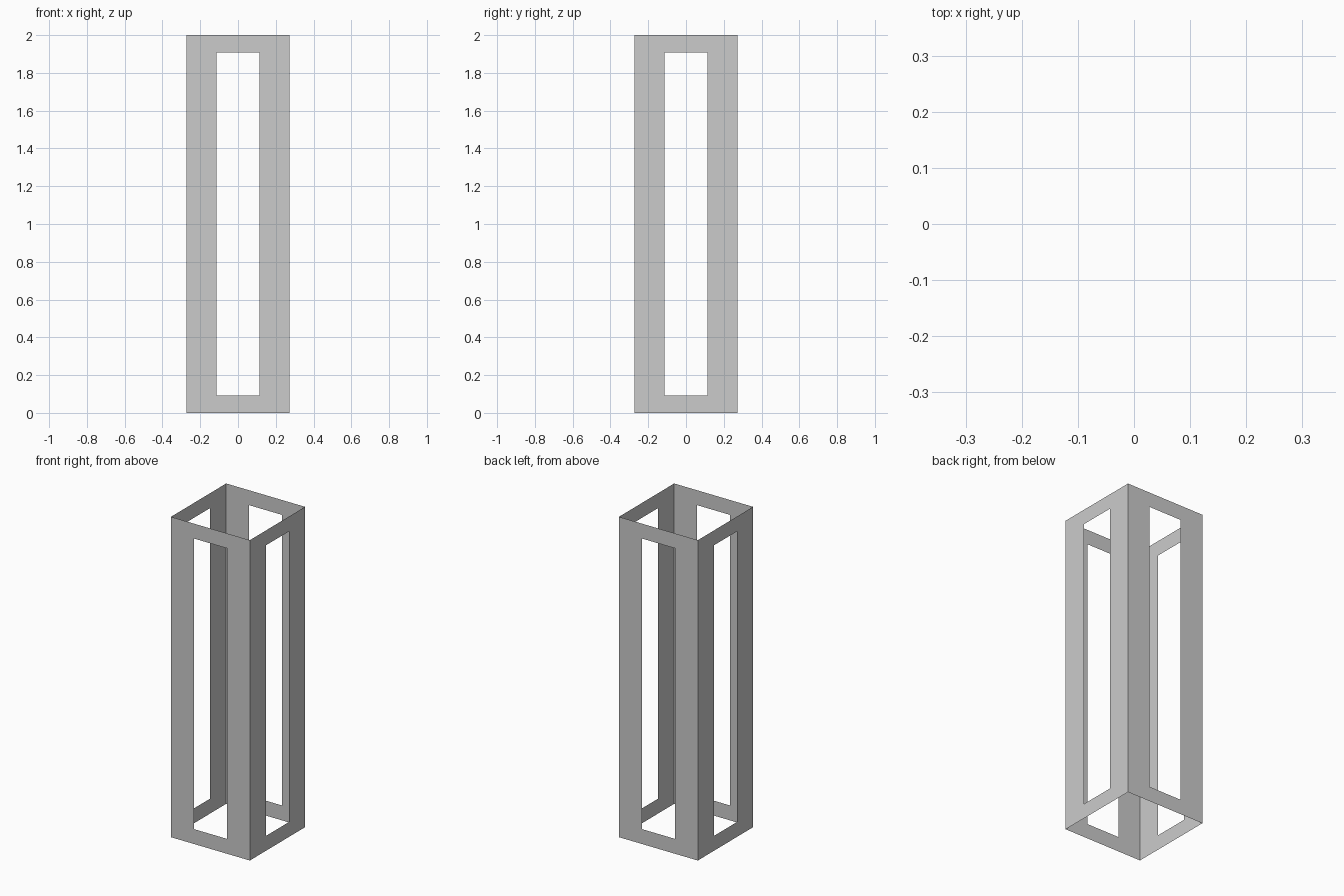
import bpy, math

if "Cube" in bpy.data.objects:
    bpy.data.objects.remove(bpy.data.objects["Cube"])

HALF, HEIGHT = 0.2725, 2.0        # outer half width and height
WIN, RAIL = 0.1135, 0.093         # window half width, top/bottom rail height


def rect(w, z0, z1):
    return [(-w, -HALF, z0), (w, -HALF, z0), (w, -HALF, z1), (-w, -HALF, z1)]


# One thin open-window panel: outer and inner loops joined by four quads
mesh = bpy.data.meshes.new("window_panel")
verts = rect(HALF, 0, HEIGHT) + rect(WIN, RAIL, HEIGHT - RAIL)
faces = [(i, (i + 1) % 4, (i + 1) % 4 + 4, i + 4) for i in range(4)]
mesh.from_pydata(verts, [], faces)
mesh.update()

# Four panels around the open-ended square frame
for i, side in enumerate(("front", "right", "back", "left")):
    panel = bpy.data.objects.new(side + "_panel", mesh)
    panel.rotation_euler.z = i * math.pi / 2
    bpy.context.collection.objects.link(panel)
